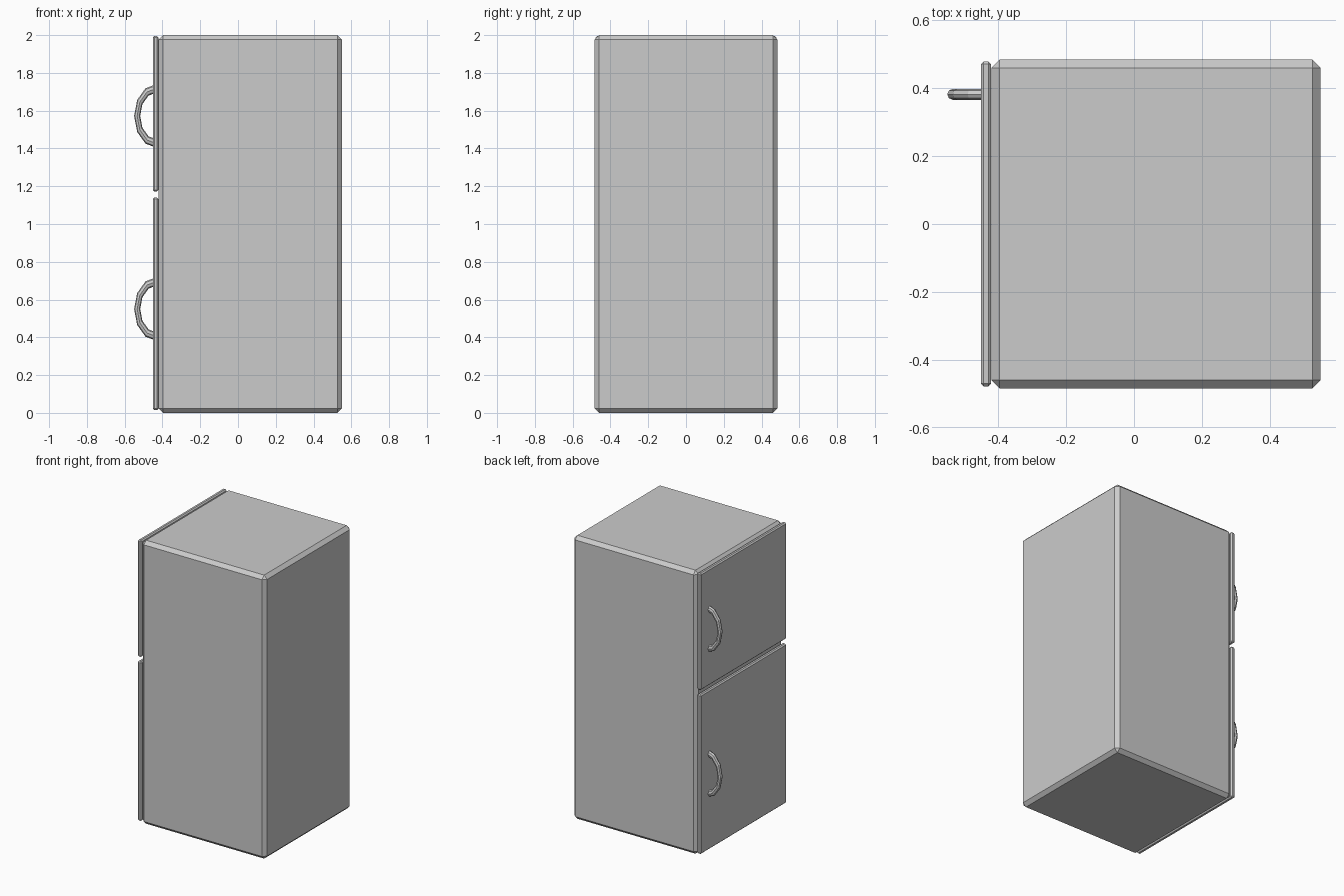
import bpy
from math import pi

if "Cube" in bpy.data.objects:
    bpy.data.objects.remove(bpy.data.objects["Cube"])


def box(name, x, y, z, chamfer):
    """Chamfered box from (min, max) ranges."""
    spans = (x, y, z)
    bpy.ops.mesh.primitive_cube_add(size=1, location=[(a + b) / 2 for a, b in spans])
    ob = bpy.context.object
    ob.name = name
    ob.scale = [b - a for a, b in spans]
    bpy.ops.object.transform_apply(location=False, rotation=False, scale=True)
    mod = ob.modifiers.new("chamfer", 'BEVEL')
    mod.width = chamfer
    mod.segments = 1
    return ob


def handle(name, z):
    """Half of a stretched low-poly ring, its ends sunk into the door."""
    bpy.ops.mesh.primitive_torus_add(major_segments=12, minor_segments=8,
                                     major_radius=0.105, minor_radius=0.016,
                                     location=(-0.429, 0.382, z), rotation=(pi / 2, 0, 0))
    ob = bpy.context.object
    ob.name = name
    bpy.ops.object.transform_apply(location=False, rotation=True, scale=False)
    ob.scale.z = 1.4
    bpy.ops.object.mode_set(mode='EDIT')
    bpy.ops.mesh.select_all(action='SELECT')
    bpy.ops.mesh.bisect(plane_co=(-0.429, 0, 0), plane_no=(1, 0, 0),
                        clear_outer=True, use_fill=True)
    bpy.ops.object.mode_set(mode='OBJECT')


# Cabinet
box("cabinet", (-0.42, 0.55), (-0.484, 0.484), (0, 2), 0.024)

# Doors on the -x side, each with a handle
for part, z_range, handle_z in (("lower", (0.015, 1.14), 0.55),
                                ("upper", (1.172, 1.995), 1.572)):
    box(part + "_door", (-0.451, -0.421), (-0.478, 0.479), z_range, 0.008)
    handle(part + "_handle", handle_z)
